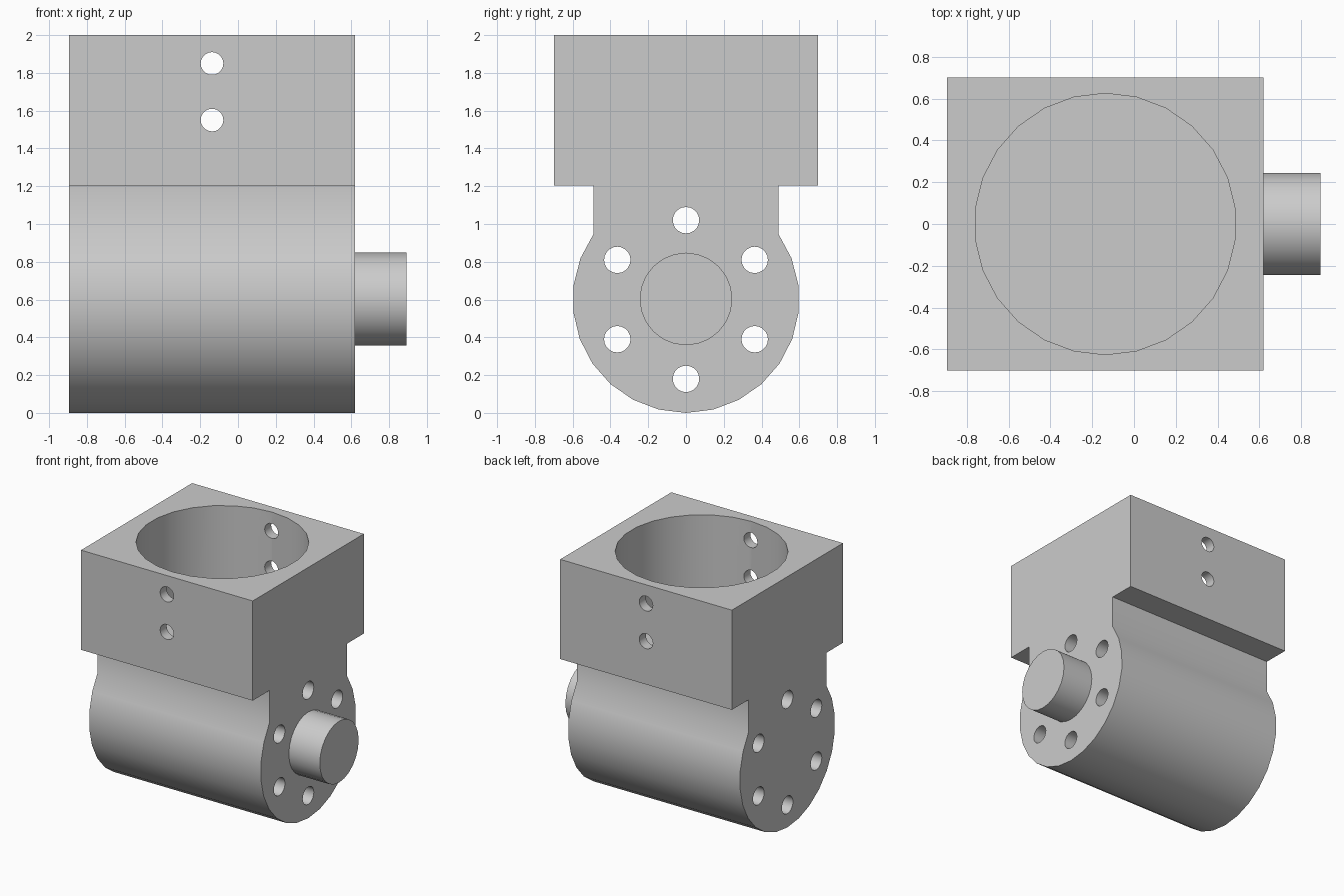
import bpy, bmesh
from math import radians, asin, sin, cos, pi
from mathutils import Matrix, Vector

if "Cube" in bpy.data.objects:
    bpy.data.objects.remove(bpy.data.objects["Cube"], do_unlink=True)

X0, X1 = -0.895, 0.62          # ends of the housing
XC = (X0 + X1) / 2
AXIS_Z, R = 0.6, 0.6           # lower barrel
BOX_Y, BOX_Z, TOP = 0.7, 1.205, 2.0
NECK_Y = 0.49

grey = bpy.data.materials.new("plain grey")
grey.use_nodes = True
GREY = (0.6, 0.6, 0.6, 1)
grey.diffuse_color = GREY
grey.node_tree.nodes["Principled BSDF"].inputs["Base Color"].default_value = GREY


def make(name, bm):
    bmesh.ops.recalc_face_normals(bm, faces=bm.faces)
    mesh = bpy.data.meshes.new(name)
    bm.to_mesh(mesh)
    bm.free()
    mesh.materials.append(grey)
    obj = bpy.data.objects.new(name, mesh)
    bpy.context.collection.objects.link(obj)
    return obj


def cylinder(name, start, end, radius, sides):
    """Capped cylinder between two points."""
    a, b = Vector(start), Vector(end)
    bm = bmesh.new()
    turn = (b - a).to_track_quat('Z', 'Y').to_matrix().to_4x4()
    bmesh.ops.create_cone(bm, cap_ends=True, segments=sides, radius1=radius,
                          radius2=radius, depth=(b - a).length,
                          matrix=Matrix.Translation((a + b) / 2) @ turn)
    return make(name, bm)


def smooth(obj):
    bpy.ops.object.select_all(action='DESELECT')
    obj.select_set(True)
    bpy.context.view_layer.objects.active = obj
    bpy.ops.object.shade_smooth_by_angle(angle=radians(40))


# Housing: square head, neck and round barrel as one extruded profile
start = asin(NECK_Y / R)
steps = 18
profile = [(NECK_Y, BOX_Z), (BOX_Y, BOX_Z), (BOX_Y, TOP),
           (-BOX_Y, TOP), (-BOX_Y, BOX_Z), (-NECK_Y, BOX_Z)]
for i in range(steps + 1):
    a = -start - i * (2 * pi - 2 * start) / steps
    profile.append((R * sin(a), AXIS_Z + R * cos(a)))
bm = bmesh.new()
face = bm.faces.new([bm.verts.new((X0, y, z)) for y, z in profile])
side = bmesh.ops.extrude_face_region(bm, geom=[face])
bmesh.ops.translate(bm, vec=(X1 - X0, 0, 0),
                    verts=[v for v in side["geom"] if isinstance(v, bmesh.types.BMVert)])
housing = make("housing", bm)

# Cutters: blind bore from the top, pin holes and bolt circle
cutters = [cylinder("bore_cutter", (XC, 0, BOX_Z), (XC, 0, TOP + 0.2), 0.625, 26)]
for z in (1.55, 1.85):
    cutters.append(cylinder("pin_hole_cutter", (XC, -1, z), (XC, 1, z), 0.06, 20))
for i in range(6):
    a = i * pi / 3
    y, z = 0.42 * sin(a), AXIS_Z + 0.42 * cos(a)
    cutters.append(cylinder("bolt_hole_cutter", (-1.2, y, z), (1.2, y, z), 0.07, 20))

bpy.context.view_layer.objects.active = housing
for cutter in cutters:
    cutter.hide_render = True
    mod = housing.modifiers.new("cut", 'BOOLEAN')
    mod.operation, mod.solver, mod.object = 'DIFFERENCE', 'EXACT', cutter
    bpy.ops.object.modifier_apply(modifier=mod.name)
    bpy.data.objects.remove(cutter, do_unlink=True)
smooth(housing)

# Output shaft on the left end
shaft = cylinder("shaft", (X1 - 0.02, 0, AXIS_Z + 0.003), (0.893, 0, AXIS_Z + 0.003), 0.245, 24)
smooth(shaft)
